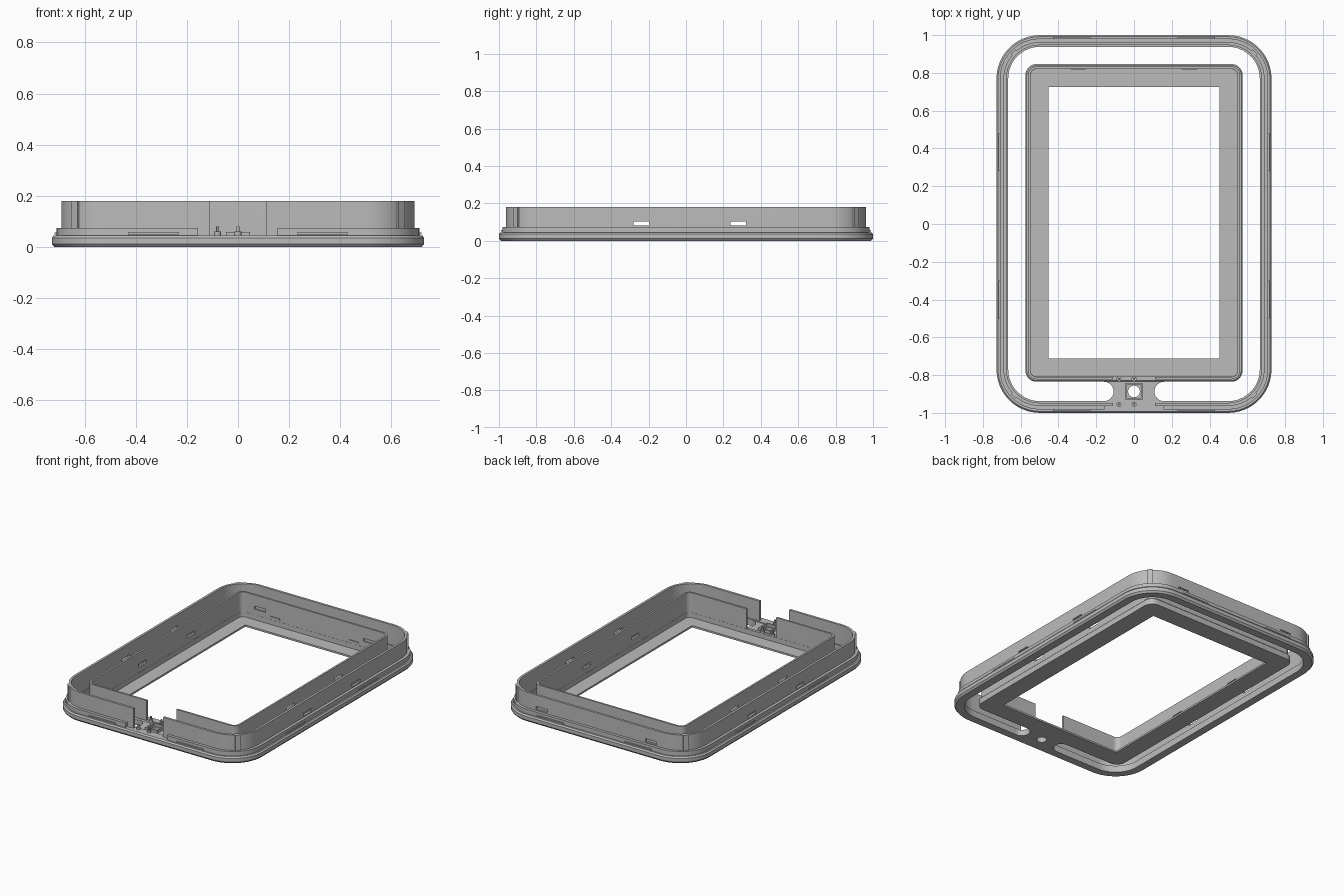
import bpy, bmesh, math
from mathutils import Matrix, Vector

if "Cube" in bpy.data.objects:
    bpy.data.objects.remove(bpy.data.objects["Cube"])

grey = bpy.data.materials.new("plain_grey")
grey.diffuse_color = (0.5, 0.5, 0.5, 1)
grey.use_nodes = True
grey.node_tree.nodes["Principled BSDF"].inputs["Base Color"].default_value = grey.diffuse_color


def finish(name, bm, smooth=True):
    bmesh.ops.remove_doubles(bm, verts=bm.verts, dist=1e-5)
    bmesh.ops.recalc_face_normals(bm, faces=bm.faces)
    me = bpy.data.meshes.new(name)
    bm.to_mesh(me)
    bm.free()
    me.materials.append(grey)
    ob = bpy.data.objects.new(name, me)
    bpy.context.collection.objects.link(ob)
    bpy.ops.object.select_all(action='DESELECT')
    bpy.context.view_layer.objects.active = ob
    ob.select_set(True)
    if smooth:
        bpy.ops.object.shade_smooth_by_angle(angle=math.radians(30))
    return ob


def loop_points(hx, hy, r, cy, inset, seg=12):
    """Rounded rectangle, shrunk by inset."""
    hx, hy, r = hx - inset, hy - inset, max(r - inset, 0)
    pts = []
    for k, (sx, sy) in enumerate([(1, 1), (-1, 1), (-1, -1), (1, -1)]):
        for i in range(seg + 1):
            a = math.pi / 2 * (k + i / seg)
            pts.append((sx * (hx - r) + r * math.cos(a),
                        cy + sy * (hy - r) + r * math.sin(a)))
    return pts


def ring(name, shape, profile):
    """Sweep a closed (inset, z) profile around a rounded rectangle."""
    bm = bmesh.new()
    loops = [[bm.verts.new((x, y, z)) for x, y in loop_points(*shape, d)]
             for d, z in profile]
    n = len(loops[0])
    for j, a in enumerate(loops):
        b = loops[(j + 1) % len(loops)]
        for i in range(n):
            k = (i + 1) % n
            bm.faces.new((a[i], a[k], b[k], b[i]))
    return finish(name, bm)


def band(d0, d1, z0, z1):
    return [(d0, z0), (d0, z1), (d1, z1), (d1, z0)]


def add_box(bm, x0, x1, y0, y1, z0, z1, angle=0):
    c = Vector(((x0 + x1) / 2, (y0 + y1) / 2, (z0 + z1) / 2))
    bmesh.ops.create_cube(bm, size=1, matrix=Matrix.Translation(c)
                          @ Matrix.Rotation(angle, 4, 'Z')
                          @ Matrix.Diagonal((x1 - x0, y1 - y0, z1 - z0, 1)))


def add_cylinder(bm, x, y, r, z0, z1, seg=24):
    bmesh.ops.create_cone(bm, cap_ends=True, segments=seg, radius1=r, radius2=r,
                          depth=z1 - z0, matrix=Matrix.Translation((x, y, (z0 + z1) / 2)))


def cut(ob, bm):
    """Subtract the shapes in bm from ob."""
    tool = finish("cutter", bm, False)
    tool.hide_render = True
    mod = ob.modifiers.new("cut", 'BOOLEAN')
    mod.operation, mod.solver, mod.object = 'DIFFERENCE', 'EXACT', tool
    bpy.context.view_layer.objects.active = ob
    bpy.ops.object.modifier_apply(modifier=mod.name)
    bpy.data.objects.remove(tool)


OUTER = (0.728, 1.0, 0.23, 0)
INNER = (0.575, 0.841, 0.06, 0.006)

# Outer ring: chamfered base, locating lip and tall wall
ring("outer_base", OUTER, [(0.062, 0), (0.010, 0), (0, 0.012), (0, 0.036),
                           (0.008, 0.045), (0.062, 0.045)])
lip = ring("outer_lip", OUTER, band(0.018, 0.037, 0.045, 0.075))
bm = bmesh.new()
add_box(bm, -0.157, 0.155, -1.1, -0.9, 0.03, 0.1)
cut(lip, bm)
outer_wall = ring("outer_wall", OUTER, band(0.037, 0.053, 0.045, 0.18))

# Inner frame: shelf around the window, rim and wall
ring("window_shelf", INNER, band(0.0, 0.122, 0, 0.012))
ring("inner_rim", INNER, [(0, 0.012), (0, 0.038), (0.007, 0.045),
                          (0.027, 0.045), (0.027, 0.012)])
inner_wall = ring("inner_wall", INNER, band(0.013, 0.026, 0.045, 0.18))

# Front gap and small slots through both walls
for wall, hx, y_back, y_front in ((outer_wall, 0.683, 0.955, -0.955),
                                  (inner_wall, 0.555, 0.828, -0.816)):
    bm = bmesh.new()
    add_box(bm, -0.112, 0.112, y_front - 0.04, y_front + 0.04, 0.03, 0.3)
    for s in (-1, 1):
        for y in (-0.24, 0.28):
            add_box(bm, s * hx - 0.03, s * hx + 0.03, y - 0.042, y + 0.042, 0.083, 0.104)
        add_box(bm, s * 0.41 - 0.042, s * 0.41 + 0.042, y_back - 0.03, y_back + 0.03,
                0.083, 0.104)
    cut(wall, bm)

# Corner posts on the outer wall
bm = bmesh.new()
for sx in (-1, 1):
    for sy in (-1, 1):
        x, y = sx * 0.634, sy * 0.906
        add_box(bm, x - 0.009, x + 0.009, y - 0.017, y + 0.017, 0.045, 0.18,
                math.atan2(sy, sx))
finish("corner_posts", bm, False)

# Thin snap ridges along the lip
bm = bmesh.new()
for s in (-1, 1):
    for t in (-1, 1):
        add_box(bm, s * 0.33 - 0.1, s * 0.33 + 0.1, t * 0.984 - 0.005, t * 0.984 + 0.005,
                0.049, 0.057)
    for y in (-0.4, 0.38):
        add_box(bm, s * 0.712 - 0.005, s * 0.712 + 0.005, y - 0.1, y + 0.1, 0.049, 0.057)
    # ridges inside the inner wall at the back
    add_box(bm, s * 0.295 - 0.037, s * 0.295 + 0.037, 0.815, 0.823, 0.06, 0.068)
finish("snap_ridges", bm, False)

# Bridge between ring and frame, waisted by the round slot ends
y0, y1 = -0.938, -0.835
cy, r = (y0 + y1) / 2, (y1 - y0) / 2
arc = [(0.108 + r - r * math.cos(a), cy + r * math.sin(a))
       for a in [math.pi * (i / 16 - 0.5) for i in range(17)]]
outline = arc + [(-x, y) for x, y in reversed(arc)]
bm = bmesh.new()
face = bm.faces.new([bm.verts.new((x, y, 0)) for x, y in outline])
up = bmesh.ops.extrude_face_region(bm, geom=[face])
bmesh.ops.translate(bm, vec=(0, 0, 0.04),
                    verts=[v for v in up['geom'] if isinstance(v, bmesh.types.BMVert)])
bridge = finish("bridge", bm)
bm = bmesh.new()
add_cylinder(bm, 0, cy, 0.031, -0.1, 0.2)
cut(bridge, bm)

# Square collar around the round hole
bm = bmesh.new()
for s in (-1, 1):
    add_box(bm, s * 0.041 - 0.005, s * 0.041 + 0.005, cy - 0.046, cy + 0.046, 0.038, 0.058)
    add_box(bm, -0.036, 0.036, cy + s * 0.041 - 0.005, cy + s * 0.041 + 0.005, 0.038, 0.058)
finish("hole_collar", bm, False)

# Mounting pins with wider feet
bm = bmesh.new()
for x in (-0.08, 0):
    for y in (-0.955, -0.82):
        add_cylinder(bm, x, y, 0.013, 0.03, 0.06, 16)
        add_cylinder(bm, x, y, 0.006, 0.06, 0.08, 12)
finish("mounting_pins", bm)
